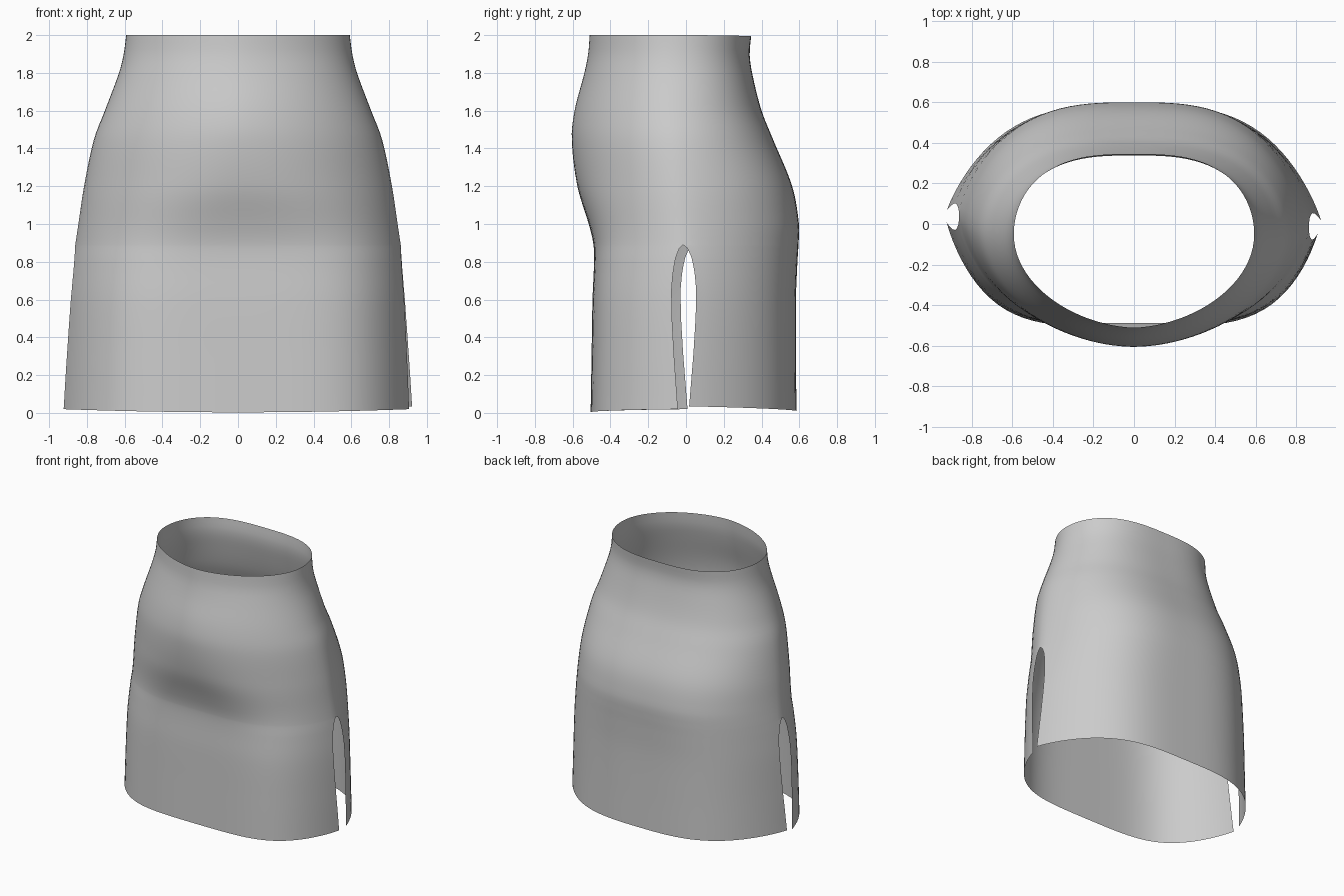
import bpy, bmesh
from math import sin, cos, asin, pi, hypot

if "Cube" in bpy.data.objects:
    bpy.data.objects.remove(bpy.data.objects["Cube"])

# Body profile: z, half width, front y, back y, front flatness, back flatness, side roundness
KEYS = [
    (0.00, 0.930, -0.505, 0.585, 4.4, 3.3, 1.20),
    (0.30, 0.918, -0.500, 0.582, 4.4, 3.3, 1.22),
    (0.60, 0.900, -0.495, 0.582, 4.3, 3.3, 1.27),
    (0.80, 0.876, -0.487, 0.590, 4.0, 3.2, 1.35),
    (0.90, 0.860, -0.491, 0.596, 3.6, 3.1, 1.42),
    (1.00, 0.845, -0.515, 0.598, 3.1, 3.0, 1.50),
    (1.20, 0.815, -0.575, 0.562, 2.3, 2.9, 1.65),
    (1.45, 0.762, -0.605, 0.460, 1.9, 2.8, 1.80),
    (1.60, 0.705, -0.590, 0.400, 1.8, 2.8, 1.90),
    (1.80, 0.630, -0.538, 0.350, 1.8, 2.9, 2.00),
    (1.90, 0.605, -0.518, 0.337, 1.75, 2.9, 2.00),
    (2.00, 0.592, -0.510, 0.345, 1.75, 2.9, 2.00),
]
# Side slit: z, half opening
APEX = 0.89
SLIT = [(0, .03), (.3, .052), (.5, .063), (.65, .065), (.75, .056),
        (.82, .042), (.87, .022), (APEX, 0.0)]
COLS = 48


def smooth_lookup(z):
    """Cubic interpolation through the profile keys."""
    i = max(k for k in range(len(KEYS) - 1) if KEYS[k][0] <= z + 1e-9)
    p1, p2 = KEYS[i], KEYS[i + 1]
    p0, p3 = KEYS[max(i - 1, 0)], KEYS[min(i + 2, len(KEYS) - 1)]
    h = p2[0] - p1[0]
    t = (z - p1[0]) / h
    out = []
    for c in range(1, 7):
        m1 = (p2[c] - p0[c]) / (p2[0] - p0[0]) * h
        m2 = (p3[c] - p1[c]) / (p3[0] - p1[0]) * h
        out.append((2*t**3 - 3*t*t + 1) * p1[c] + (t**3 - 2*t*t + t) * m1
                   + (3*t*t - 2*t**3) * p2[c] + (t**3 - t*t) * m2)
    return out


def slit_width(z):
    for (z0, w0), (z1, w1) in zip(SLIT, SLIT[1:]):
        if z0 <= z <= z1:
            return w0 + (w1 - w0) * (z - z0) / (z1 - z0)
    return 0.0


def resample(pts, n):
    """Evenly spaced points along a polyline."""
    d = [0.0]
    for a, b in zip(pts, pts[1:]):
        d.append(d[-1] + hypot(b[0] - a[0], b[1] - a[1]))
    out, j = [], 0
    for k in range(n + 1):
        s = d[-1] * k / n
        while j < len(d) - 2 and d[j + 1] < s:
            j += 1
        f = (s - d[j]) / (d[j + 1] - d[j])
        out.append(tuple(pts[j][c] + (pts[j + 1][c] - pts[j][c]) * f for c in (0, 1)))
    return out


def half_ring(z, back):
    """One panel row, running from the right slit edge to the left."""
    a, front_y, back_y, pf, pb, q = smooth_lookup(z)
    up = max(0.0, (z - APEX) / (2 - APEX))
    low = max(0.0, 1 - z / APEX)
    yc = 0.0125 - 0.0625 * min(1, up * 1.6)
    skew = 0.0275 * (1 - up)
    depth = (back_y if back else front_y) - yc
    p = pb if back else pf
    t0 = asin((slit_width(z) / abs(depth)) ** (q / 2))
    pts = []
    for k in range(401):
        t = t0 + (pi - 2 * t0) * k / 400
        s, c = max(sin(t), 0.0) ** (2 / q), cos(t)
        x = (1 if c >= 0 else -1) * abs(c) ** (2 / p)
        y = yc + depth * s - skew * x * (1 - s)
        pts.append((x * a, y))
    row = []
    for x, y in resample(pts, COLS):
        r = x / a
        lift = (0.01 + 0.025 * r * r) if back else (0.003 + 0.017 * r * r)
        if not back and x > 0:
            x -= 0.018 * low * r ** 4
        dip = 0.006 * max(0, (z - 1.9) / 0.1) if back else 0
        row.append((x, y, z + lift * low - dip * (1 - r * r)))
    return row


# Skirt: front and back panels, joined along the side seams above the slits
levels = [APEX * k / 22 for k in range(20)] + [.80, .82, .845, .87, .882, APEX]
levels += [APEX + (2 - APEX) * k / 30 for k in range(1, 31)]
bm = bmesh.new()
for back in (False, True):
    rows = [[bm.verts.new(co) for co in half_ring(z, back)] for z in sorted(levels)]
    for lo, hi in zip(rows, rows[1:]):
        for k in range(COLS):
            quad = (lo[k], lo[k + 1], hi[k + 1], hi[k])
            bm.faces.new(quad if back else quad[::-1])
bmesh.ops.remove_doubles(bm, verts=bm.verts, dist=0.0005)
bmesh.ops.recalc_face_normals(bm, faces=bm.faces)
mesh = bpy.data.meshes.new("skirt")
bm.to_mesh(mesh)
bm.free()
for poly in mesh.polygons:
    poly.use_smooth = True
skirt = bpy.data.objects.new("skirt", mesh)
bpy.context.collection.objects.link(skirt)
